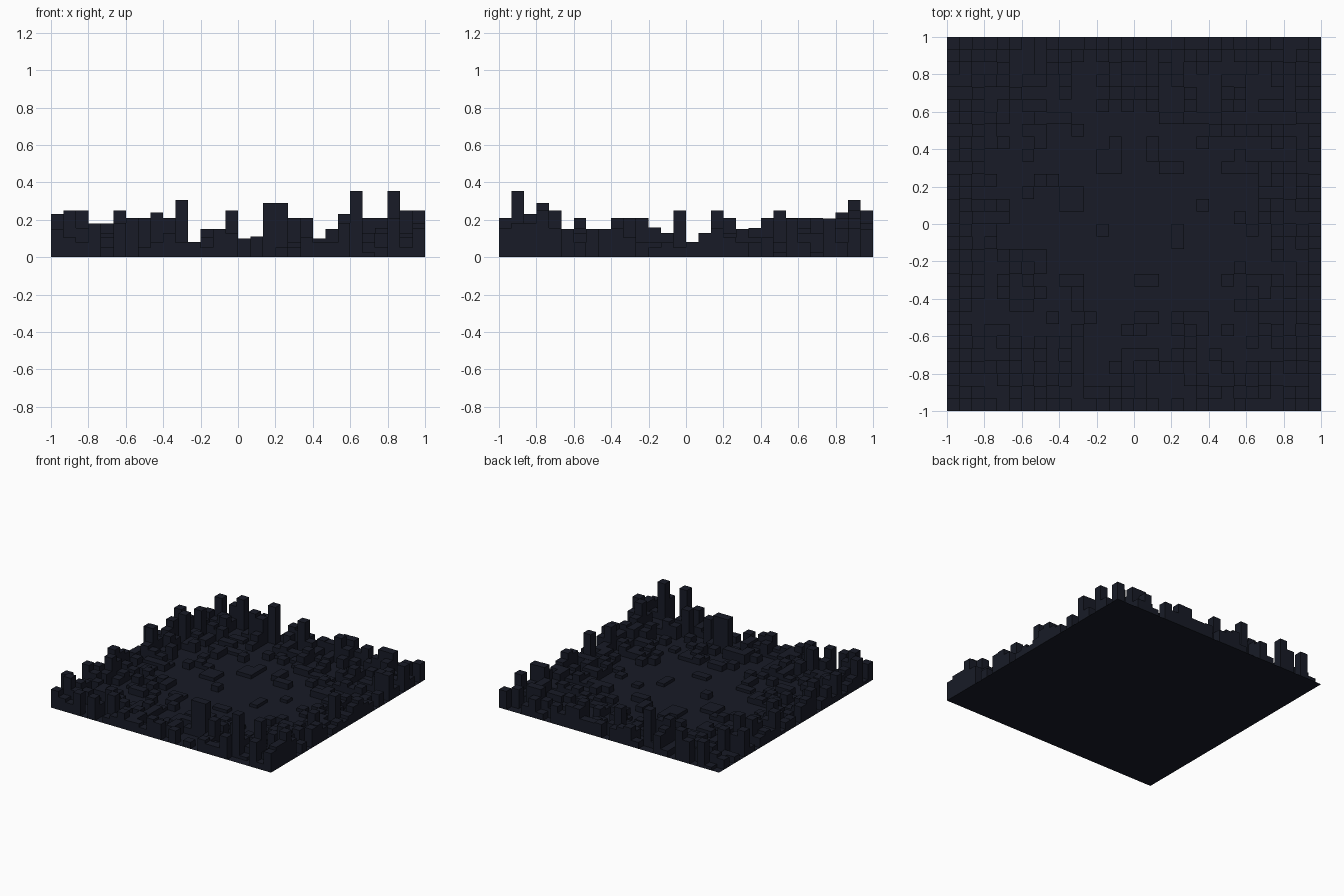
import bpy, bmesh, random

if "Cube" in bpy.data.objects:
    bpy.data.objects.remove(bpy.data.objects["Cube"])

random.seed(7)
N = 30
C = 2 / N

# skyline limits read per column (x) and per row (y)
col_max = [.23, .25, .25, .18, .18, .25, .21, .21, .24, .21, .305, .08, .15, .15, .25,
           .10, .11, .29, .29, .21, .21, .10, .15, .23, .355, .21, .21, .355, .25, .25]
row_max = [.21, .355, .23, .29, .25, .15, .21, .15, .15, .21, .21, .21, .16, .13, .25,
           .08, .13, .25, .21, .15, .16, .21, .25, .21, .21, .21, .21, .24, .305, .25]

# landmark towers: column, row, height
towers = [(24, 1, .355), (27, 1, .355), (10, 28, .305), (17, 3, .29), (18, 3, .29),
          (1, 1, .25), (2, 29, .21), (5, 29, .25), (14, 28, .25), (8, 27, .24),
          (1, 17, .25), (1, 21, .21), (2, 22, .25), (29, 3, .25), (28, 14, .25),
          (28, 4, .25), (29, 29, .15), (0, 0, .15), (19, 29, .18), (22, 29, .15),
          (25, 29, .15), (28, 23, .21), (0, 11, .21), (0, 2, .23), (23, 2, .23)]

# low blocks scattered in the open centre: column, row, width, depth
low_blocks = [(14, 24, 1, 1), (7, 23, 2, 1), (20, 23, 1, 1), (23, 22, 1, 1),
              (12, 19, 2, 2), (13, 21, 1, 1), (16, 20, 1, 2), (20, 21, 1, 1),
              (17, 19, 2, 1), (9, 16, 2, 2), (12, 14, 1, 1), (18, 13, 1, 2),
              (7, 11, 1, 2), (9, 10, 2, 1), (15, 10, 2, 1), (20, 16, 1, 1),
              (8, 18, 1, 1), (10, 8, 1, 2), (15, 7, 2, 1), (19, 7, 2, 1)]

heights = [[0.0] * N for _ in range(N)]


def limit(i, j):
    return min(col_max[i], row_max[j])


# random blocks that get denser and taller toward the rim
for i in range(N):
    for j in range(N):
        x, y = abs(i + .5 - N / 2) * C, abs(j + .5 - N / 2) * C
        d = .6 * max(x, y) + .4 * min(1.0, (x * x + y * y) ** .5)
        if d < .52:
            continue
        t = (d - .52) / .48
        if random.random() < .22 + .55 * t:
            h = .03 + (.03 + .15 * t * t) * random.random() ** 1.3
            heights[i][j] = min(round(h / .026) * .026, limit(i, j))

for i, j, w, dep in low_blocks:
    h = random.choice((.025, .03, .045))
    for a in range(w):
        for b in range(dep):
            heights[i + a][j + b] = h

for i, j, h in towers:
    heights[i][j] = min(h, limit(i, j))

# make every column and row reach its skyline height near the rim
rim = [0, 1, 2, 27, 28, 29]
for k in range(N):
    if max(heights[k]) < col_max[k] - .005:
        opts = [j for j in rim if limit(k, j) >= col_max[k] - .001]
        if opts:
            heights[k][random.choice(opts)] = col_max[k]
    if max(heights[i][k] for i in range(N)) < row_max[k] - .005:
        opts = [i for i in rim if limit(i, k) >= row_max[k] - .001]
        if opts:
            heights[random.choice(opts)][k] = row_max[k]

mat = bpy.data.materials.new("dark_navy")
mat.diffuse_color = (.009, .011, .02, 1)
mat.use_nodes = True
mat.node_tree.nodes["Principled BSDF"].inputs["Base Color"].default_value = mat.diffuse_color


def make_object(name, bm):
    bmesh.ops.remove_doubles(bm, verts=bm.verts, dist=1e-6)
    mesh = bpy.data.meshes.new(name)
    bm.to_mesh(mesh)
    bm.free()
    mesh.materials.append(mat)
    bpy.context.collection.objects.link(bpy.data.objects.new(name, mesh))


def quad(bm, *pts):
    bm.faces.new([bm.verts.new(p) for p in pts])


def height_at(i, j):
    return heights[i][j] if 0 <= i < N and 0 <= j < N else 0.0


# city blocks: a roof per cell and walls down to each lower neighbour
bm = bmesh.new()
for i in range(N):
    for j in range(N):
        h = heights[i][j]
        if h <= 0:
            continue
        x0, y0 = -1 + i * C, -1 + j * C
        x1, y1 = x0 + C, y0 + C
        quad(bm, (x0, y0, h), (x1, y0, h), (x1, y1, h), (x0, y1, h))
        sides = [(0, -1, (x0, y0), (x1, y0)), (1, 0, (x1, y0), (x1, y1)),
                 (0, 1, (x1, y1), (x0, y1)), (-1, 0, (x0, y1), (x0, y0))]
        for di, dj, a, b in sides:
            n = height_at(i + di, j + dj)
            if n < h:
                quad(bm, (*a, n), (*b, n), (*b, h), (*a, h))
make_object("city_blocks", bm)

# ground sheet
bm = bmesh.new()
quad(bm, (-1, -1, 0), (1, -1, 0), (1, 1, 0), (-1, 1, 0))
make_object("ground_sheet", bm)
